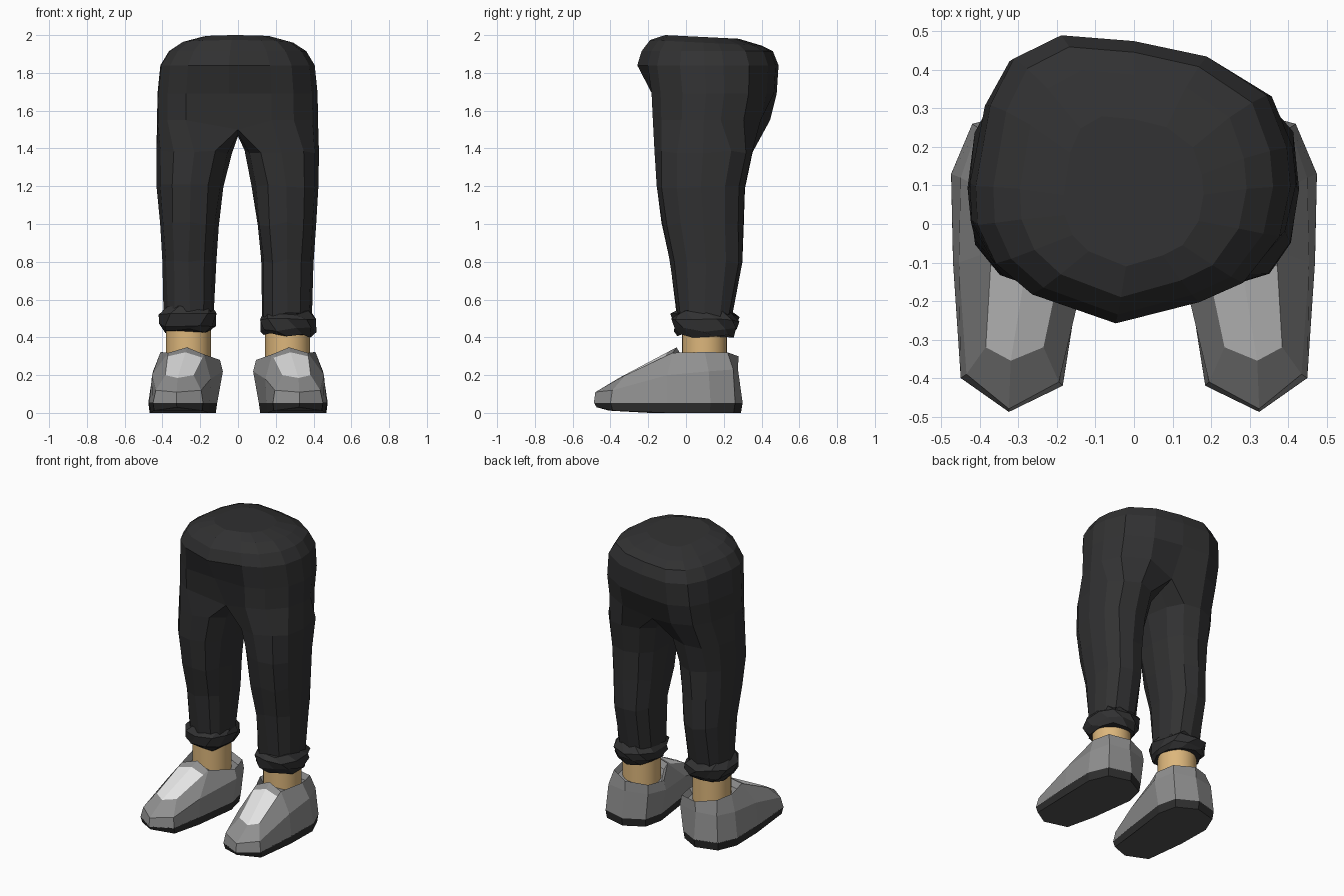
import bpy, bmesh, math, random
from mathutils import Vector

random.seed(4)
if "Cube" in bpy.data.objects:
    bpy.data.objects.remove(bpy.data.objects["Cube"], do_unlink=True)


def material(name, rgb):
    m = bpy.data.materials.new(name)
    m.use_nodes = True
    m.diffuse_color = (*rgb, 1)
    bsdf = m.node_tree.nodes["Principled BSDF"]
    bsdf.inputs["Base Color"].default_value = (*rgb, 1)
    bsdf.inputs["Roughness"].default_value = 0.8
    return m


CLOTH = material("charcoal cloth", (0.031, 0.031, 0.032))
SKIN = material("tan skin", (0.72, 0.47, 0.20))
GREY = material("shoe grey", (0.275, 0.275, 0.275))
PALE = material("pale grey", (0.78, 0.78, 0.78))
RUBBER = material("dark rubber", (0.027, 0.027, 0.027))
TREAD = material("tread grey", (0.09, 0.09, 0.09))


def finish(bm, name, *mats):
    bmesh.ops.recalc_face_normals(bm, faces=bm.faces[:])
    me = bpy.data.meshes.new(name)
    bm.to_mesh(me)
    bm.free()
    for m in mats:
        me.materials.append(m)
    ob = bpy.data.objects.new(name, me)
    bpy.context.scene.collection.objects.link(ob)
    return ob


def ring(bm, points):
    return [bm.verts.new(p) for p in points]


def bridge(bm, a, b):
    n = len(a)
    return [bm.faces.new((a[i], a[(i + 1) % n], b[(i + 1) % n], b[i])) for i in range(n)]


def ellipse(s, z, x0, x1, y0, y1, n, start, jit=0.0, zjit=0.0):
    """Slightly squared ring; x0 is the inner side, x1 the outer side."""
    pts = []
    for i in range(n):
        a = start + math.tau * i / n
        c, d = math.cos(a), math.sin(a)
        c = math.copysign(abs(c) ** 0.85, c)
        d = math.copysign(abs(d) ** 0.85, d)
        x = (x0 + x1) / 2 + (x1 - x0) / 2 * c
        y = (y0 + y1) / 2 + (y1 - y0) / 2 * d
        pts.append((s * x + random.uniform(-jit, jit), y + random.uniform(-jit, jit),
                    z + random.uniform(-zjit, zjit)))
    return pts


# Trousers: hip outline from front centre, round the left side, to the back and round again
HIP = [(-0.05, -0.255), (0.18, -0.2), (0.3, -0.15), (0.4, -0.03), (0.43, 0.1), (0.42, 0.2),
       (0.365, 0.335), (0.2, 0.435), (0, 0.475), (-0.2, 0.49), (-0.33, 0.43), (-0.395, 0.31),
       (-0.435, 0.1), (-0.43, 0), (-0.38, -0.1), (-0.28, -0.18)]
# z, width scale, front y, back y
HIP_LEVELS = [(1.55, 0.985, -0.225, 0.445), (1.69, 0.98, -0.235, 0.48), (1.84, 0.945, -0.258, 0.49),
              (1.915, 0.84, -0.235, 0.46), (1.97, 0.68, -0.19, 0.40), (2.0, 0.42, -0.11, 0.28)]
# z, inner x, outer x, front y, back y
LEG_LEVELS = [(1.38, 0.035, 0.432, -0.162, 0.35), (1.2, 0.075, 0.43, -0.155, 0.31),
              (1.0, 0.1, 0.415, -0.13, 0.305), (0.8, 0.118, 0.402, -0.085, 0.3),
              (0.52, 0.125, 0.39, -0.05, 0.24)]

bm = bmesh.new()
levels = []
for z, sx, lo, hi in HIP_LEVELS:
    tilt = 0.05 if z > 1.95 else 0   # the waist slopes down a little to the back
    pts = [(x * sx, lo + (y + 0.255) / 0.745 * (hi - lo)) for x, y in HIP]
    levels.append(ring(bm, [(x, y, z - tilt * (y + 0.11)) for x, y in pts]))
for a, b in zip(levels, levels[1:]):
    bridge(bm, a, b)
bm.faces.new(levels[-1])
# Tuck the centre seam in at the front and back of the crotch
base = levels[0]
base[0].co = (0, -0.13, 1.5)
base[8].co = (0, 0.36, 1.5)
levels[1][0].co.y += 0.055
crotch = ring(bm, [(0, 0.25, 1.47), (0, 0.1, 1.465), (0, -0.03, 1.475)])
for s in (1, -1):
    outer = base[:9] if s > 0 else [base[0]] + base[:7:-1]
    prev = outer + crotch
    for z, x0, x1, y0, y1 in LEG_LEVELS:
        nxt = ring(bm, ellipse(s, z, x0, x1, y0, y1, 12, -math.tau / 3, 0.005, 0.012))
        bridge(bm, prev, nxt)
        prev = nxt
    bm.faces.new(prev)
finish(bm, "trousers", CLOTH)

# Rolled cuffs with a crumpled edge
for s, side, z in ((1, "left", 0.40), (-1, "right", 0.425)):
    bm = bmesh.new()
    bands = [(0.13, 0.13, 0.39, -0.05, 0.24), (0.09, 0.106, 0.422, -0.08, 0.28),
             (0.04, 0.112, 0.412, -0.07, 0.27), (0.01, 0.135, 0.39, -0.05, 0.25)]
    rows = [ring(bm, ellipse(s, z + dz, *b, 10, 0.3 * k, 0.006, 0.012))
            for k, (dz, *b) in enumerate(bands)]
    for a, b in zip(rows, rows[1:]):
        bridge(bm, a, b)
    bm.faces.new(rows[0])
    bm.faces.new(rows[-1])
    finish(bm, side + "_cuff", CLOTH)

# Ankles
for s, side in ((1, "left"), (-1, "right")):
    bpy.ops.mesh.primitive_cylinder_add(vertices=28, radius=0.119, depth=0.24,
                                        location=(s * 0.263, 0.098, 0.36))
    ob = bpy.context.object
    ob.name = side + "_ankle"
    ob.data.materials.append(SKIN)
    bpy.ops.object.shade_smooth_by_angle()

# Shoes: outline from the toe tip, round the outer side, heel and inner side
SOLE = [(0.325, -0.488), (0.45, -0.4), (0.47, -0.1), (0.475, 0.13), (0.42, 0.26),
        (0.27, 0.3), (0.14, 0.23), (0.11, 0.1), (0.15, -0.2), (0.185, -0.42)]
MID = [(0.325, -0.48, 0.11), (0.435, -0.39, 0.12), (0.455, -0.1, 0.2), (0.45, 0.12, 0.22),
       (0.405, 0.25, 0.23), (0.265, 0.275, 0.23), (0.12, 0.235, 0.23), (0.08, 0.1, 0.22),
       (0.145, -0.2, 0.18), (0.195, -0.41, 0.12)]
TOP = [(0.32, -0.355, 0.185), (0.385, -0.32, 0.2), (0.37, -0.07, 0.318), (0.41, 0.1, 0.322),
       (0.385, 0.22, 0.32), (0.26, 0.278, 0.3), (0.125, 0.225, 0.288), (0.095, 0.1, 0.28),
       (0.18, -0.06, 0.31), (0.235, -0.32, 0.2)]
TONGUE = (0.27, -0.05, 0.347)

for s, side in ((1, "left"), (-1, "right")):
    def flip(points):
        return [(s * x, y, z) for x, y, z in points]

    # Sole, lifted a little under the toe, with a lighter tread
    bm = bmesh.new()
    under = [(0.3 + (x - 0.3) * 0.96, y * 0.97, 0.03 if y < -0.45 else 0.012 if y < -0.35 else 0)
             for x, y in SOLE]
    a = ring(bm, flip(under))
    b = ring(bm, flip([(x, y, 0.055) for x, y in SOLE]))
    bridge(bm, a, b)
    bm.faces.new(a).material_index = 1
    bm.faces.new(b)
    finish(bm, side + "_sole", RUBBER, TREAD)

    # Upper with a pale panel over the instep and a sunken collar
    bm = bmesh.new()
    low = ring(bm, flip([(x, y, 0.053) for x, y in SOLE]))
    mid = ring(bm, flip(MID))
    top = ring(bm, flip(TOP))
    tongue = bm.verts.new((s * TONGUE[0], TONGUE[1], TONGUE[2]))
    bridge(bm, low, mid)
    bridge(bm, mid, top)
    front = [top[9], top[0], top[1]]
    back = [top[8], tongue, top[2]]
    split = ring(bm, [f.co.lerp(b.co, 0.84) for f, b in zip(front, back)])
    for i in (0, 1):
        bm.faces.new((front[i], front[i + 1], split[i + 1], split[i])).material_index = 1
        bm.faces.new((split[i], split[i + 1], back[i + 1], back[i]))
    rim = top[2:9] + [tongue]
    centre = Vector((s * 0.262, 0.1, 0))
    inner = []
    for v in rim:
        p = centre + (v.co - centre) * 0.86
        inner.append(bm.verts.new((p.x, p.y, v.co.z - 0.035)))
    bridge(bm, rim, inner)
    bm.faces.new(inner)
    finish(bm, side + "_shoe", GREY, PALE)
